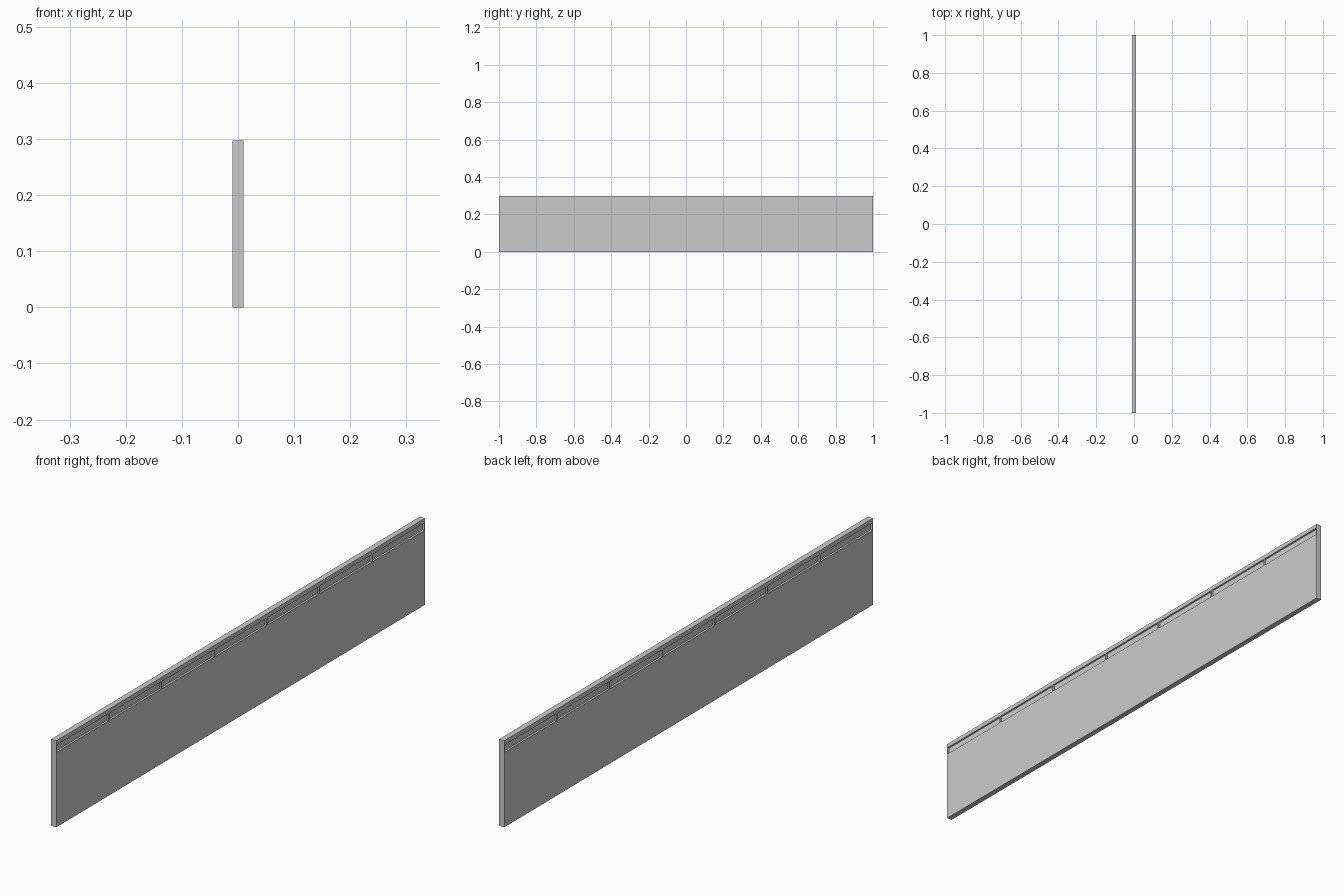
import bpy

if "Cube" in bpy.data.objects:
    bpy.data.objects.remove(bpy.data.objects["Cube"])

W, H = 0.02, 0.297           # panel thickness and height
Z0, Z1 = 0.257, 0.282        # groove limits
WEB = 0.007                  # thickness left between the two grooves
BAYS, RIB = 7, 0.005


def box(name, size, loc):
    bpy.ops.mesh.primitive_cube_add(size=1, location=loc)
    ob = bpy.context.object
    ob.name = name
    ob.scale = size
    bpy.ops.object.transform_apply(location=False, rotation=False, scale=True)
    return ob


# Solid board
panel = box("panel", (W, 2, H), (0, 0, H / 2))

# Pockets along both faces; the material left between them forms ribs and ends
pitch = 2 / BAYS
depth = (W - WEB) / 2
for side in (-1, 1):
    for i in range(BAYS):
        lo = -1 + i * pitch + RIB / 2
        hi = -1 + (i + 1) * pitch - RIB / 2
        cutter = box("groove_cutter", (depth * 2, hi - lo, Z1 - Z0),
                     (side * W / 2, (lo + hi) / 2, (Z0 + Z1) / 2))
        cutter.hide_render = True
        mod = panel.modifiers.new("groove", 'BOOLEAN')
        mod.operation = 'DIFFERENCE'
        mod.solver = 'EXACT'
        mod.object = cutter
        bpy.context.view_layer.objects.active = panel
        bpy.ops.object.modifier_apply(modifier=mod.name)
        bpy.data.objects.remove(cutter)
